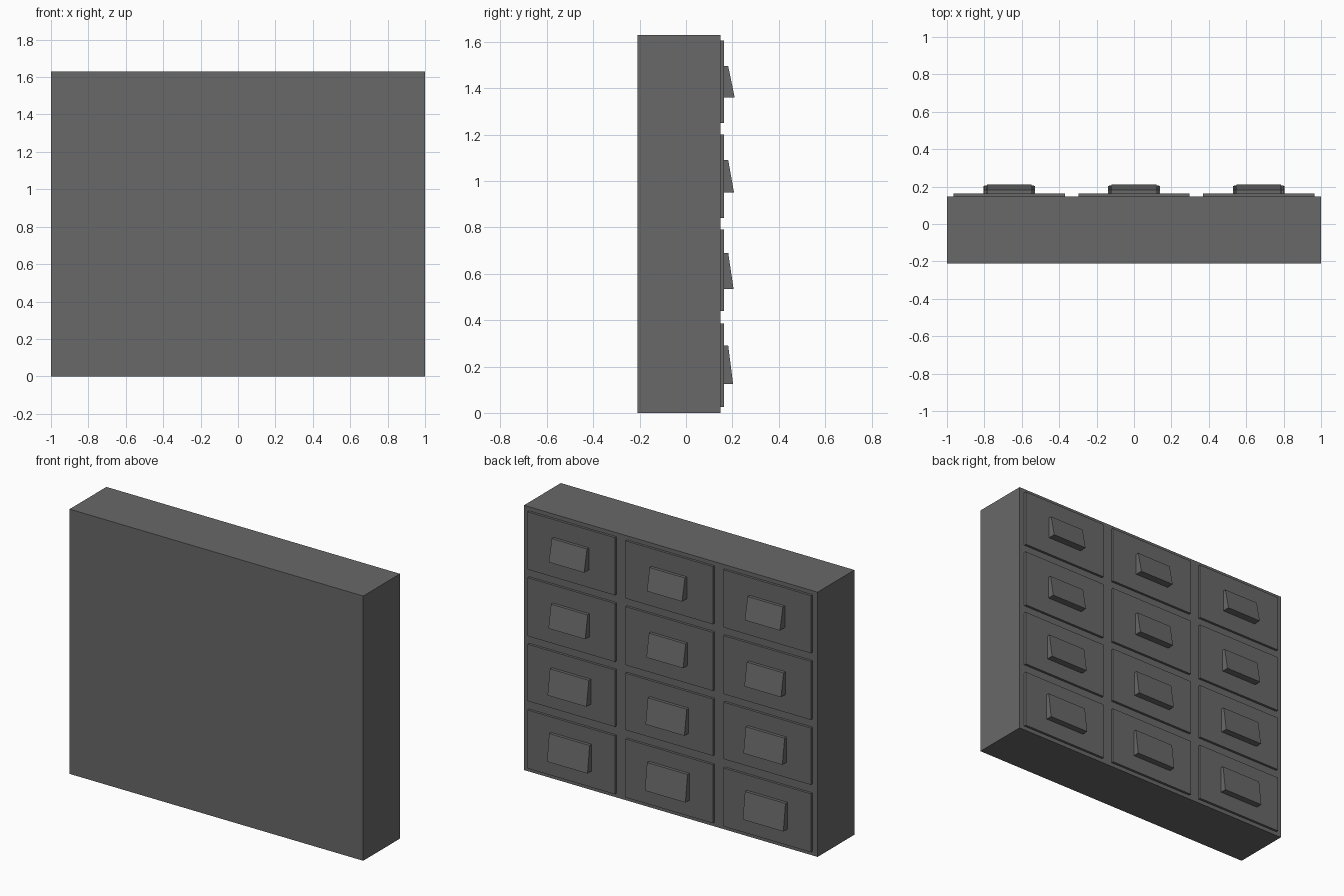
import bpy
import bmesh

cube = bpy.data.objects.get("Cube")
if cube:
    bpy.data.objects.remove(cube, do_unlink=True)

grey = bpy.data.materials.new("dark_grey")
grey.use_nodes = True
colour = (0.14, 0.14, 0.14, 1)
grey.diffuse_color = colour
grey.node_tree.nodes["Principled BSDF"].inputs["Base Color"].default_value = colour


def prism(name, x0, x1, profile):
    """Extrude a side profile of (y, z) points from x0 to x1."""
    bm = bmesh.new()
    face = bm.faces.new([bm.verts.new((x0, y, z)) for y, z in profile])
    out = bmesh.ops.extrude_face_region(bm, geom=[face])
    moved = [v for v in out["geom"] if isinstance(v, bmesh.types.BMVert)]
    bmesh.ops.translate(bm, verts=moved, vec=(x1 - x0, 0, 0))
    bmesh.ops.recalc_face_normals(bm, faces=bm.faces[:])
    mesh = bpy.data.meshes.new(name)
    bm.to_mesh(mesh)
    bm.free()
    mesh.materials.append(grey)
    obj = bpy.data.objects.new(name, mesh)
    bpy.context.collection.objects.link(obj)
    return obj


def box(name, x0, x1, y0, y1, z0, z1):
    return prism(name, x0, x1, [(y0, z0), (y1, z0), (y1, z1), (y0, z1)])


# Cabinet body
BACK = 0.148
FACE = 0.163
box("cabinet_body", -1, 1, -0.21, BACK, 0, 1.63)

# Rows: drawer bottom, drawer top, pull bottom, pull top, pull width, pull reach
rows = [
    (0.025, 0.385, 0.125, 0.29, 0.276, 0.203),
    (0.44, 0.79, 0.535, 0.69, 0.265, 0.205),
    (0.84, 1.20, 0.95, 1.09, 0.25, 0.207),
    (1.25, 1.605, 1.36, 1.495, 0.24, 0.21),
]

# Drawer fronts with wedge pulls
for r, (z0, z1, p0, p1, width, reach) in enumerate(rows):
    for c, x in enumerate((-0.667, 0, 0.667)):
        tag = f"row_{r + 1}_column_{c + 1}"
        box("drawer_front_" + tag, x - 0.298, x + 0.298, BACK - 0.01, FACE, z0, z1)
        prism("drawer_pull_" + tag, x - width / 2, x + width / 2,
              [(FACE - 0.005, p0), (reach, p0), (0.182, p1), (FACE - 0.005, p1)])
